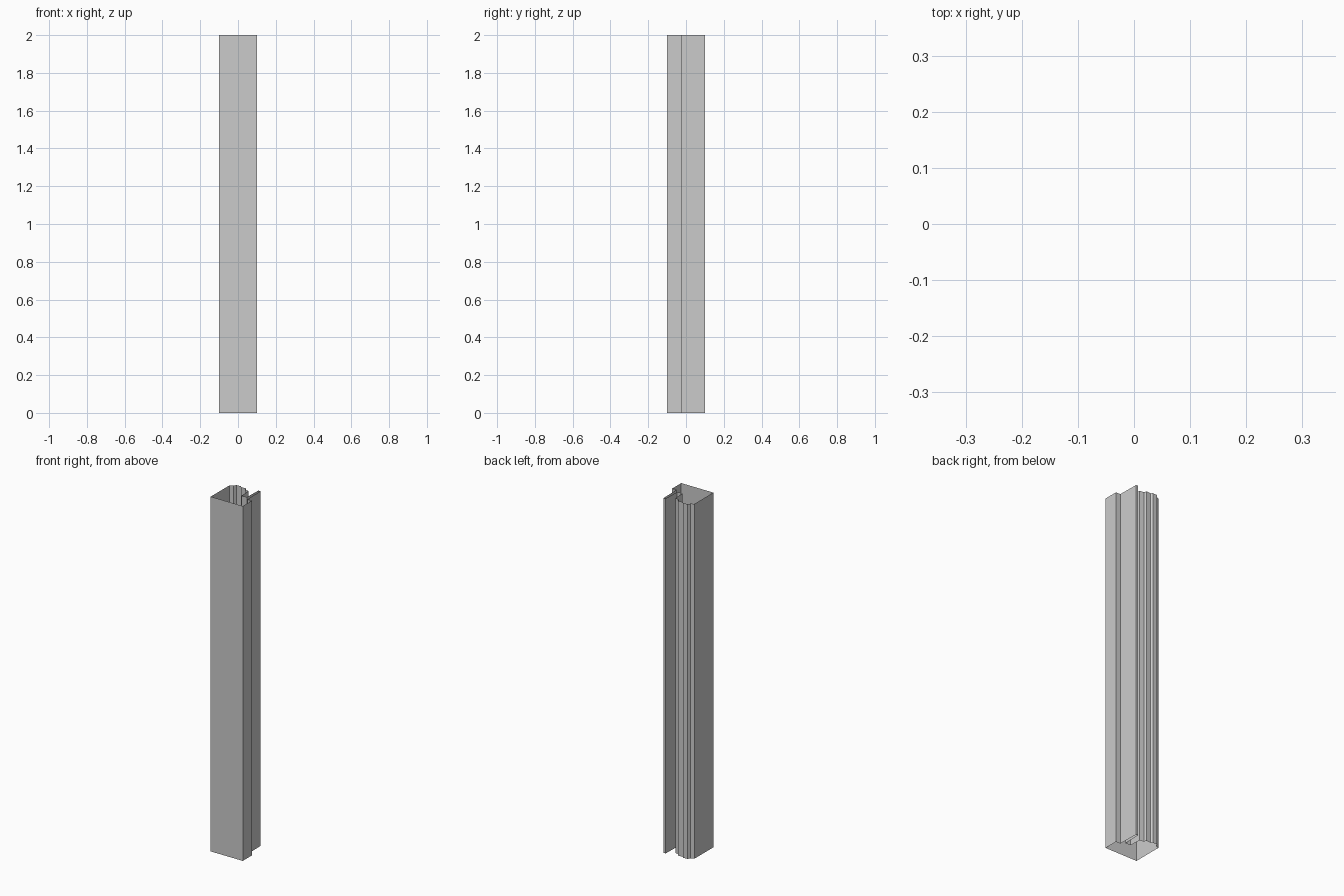
import bpy, bmesh

if "Cube" in bpy.data.objects:
    bpy.data.objects.remove(bpy.data.objects["Cube"])

HEIGHT = 2.0

# Cross-section of the frame strip, anticlockwise from the front left corner
profile = [
    (-0.10, -0.10), (0.10, -0.10),                       # front face
    (0.10, -0.02), (0.072, -0.02),                       # right side and rebate step
    (0.07, 0.10), (0.057, 0.10),                         # thin lip
    (0.055, 0.0), (0.022, 0.0), (0.02, 0.067),           # seal groove
    (-0.005, 0.07), (-0.01, 0.085),                      # stepped back moulding
    (-0.038, 0.083), (-0.045, 0.091),
    (-0.073, 0.09), (-0.082, 0.075), (-0.10, 0.068),
]

# Hollow extrusion with open ends
bm = bmesh.new()
verts = [bm.verts.new((x, y, 0)) for x, y in profile]
edges = [bm.edges.new((verts[i], verts[(i + 1) % len(verts)])) for i in range(len(verts))]
ret = bmesh.ops.extrude_edge_only(bm, edges=edges)
top = [g for g in ret["geom"] if isinstance(g, bmesh.types.BMVert)]
bmesh.ops.translate(bm, verts=top, vec=(0, 0, HEIGHT))
bmesh.ops.recalc_face_normals(bm, faces=bm.faces)

# Ensure faces point outwards: the front face must look towards -y
bm.normal_update()
front = min(bm.faces, key=lambda f: f.calc_center_median().y)
if front.normal.y > 0:
    bmesh.ops.reverse_faces(bm, faces=bm.faces)

mesh = bpy.data.meshes.new("frame_strip")
bm.to_mesh(mesh)
bm.free()
bpy.context.collection.objects.link(bpy.data.objects.new("frame_strip", mesh))
